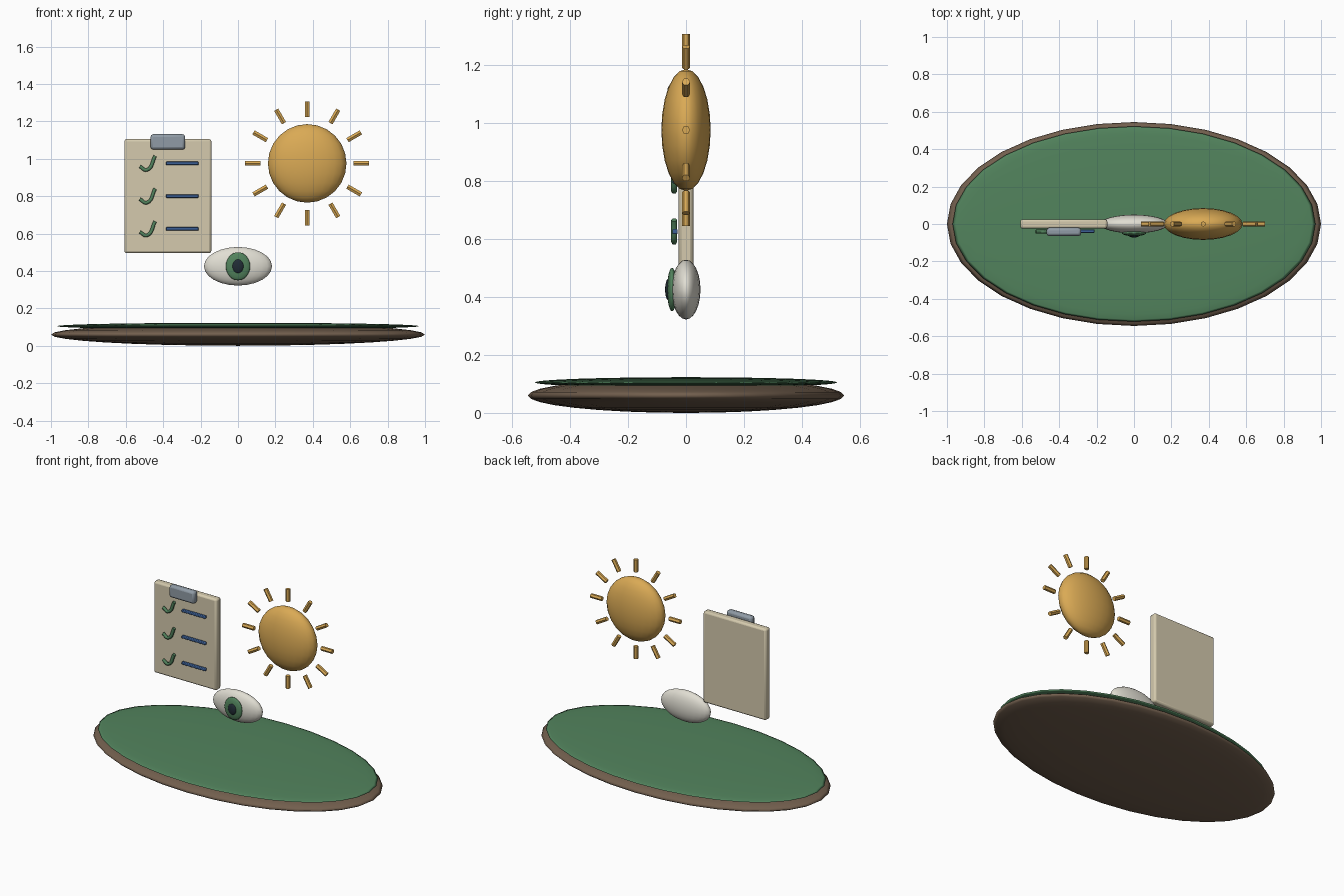
import bpy
from math import pi, sin, cos

if "Cube" in bpy.data.objects:
    bpy.data.objects.remove(bpy.data.objects["Cube"])


def material(name, rgb):
    m = bpy.data.materials.new(name)
    m.diffuse_color = (*rgb, 1)
    m.use_nodes = True
    m.node_tree.nodes["Principled BSDF"].inputs["Base Color"].default_value = m.diffuse_color
    return m


GREEN = material("green", (0.085, 0.23, 0.11))
BROWN = material("brown", (0.17, 0.115, 0.076))
GOLD = material("gold", (0.70, 0.40, 0.09))
CREAM = material("cream", (0.66, 0.59, 0.42))
STEEL = material("steel", (0.28, 0.33, 0.38))
BLUE = material("blue", (0.045, 0.115, 0.30))
WHITE = material("white", (0.75, 0.73, 0.65))
DARK = material("dark", (0.015, 0.025, 0.035))


def finish(name, mat, angle=None):
    ob = bpy.context.object
    ob.name = name
    ob.data.materials.append(mat)
    if angle:
        bpy.ops.object.transform_apply(location=False, rotation=False, scale=True)
        bpy.ops.object.shade_smooth_by_angle(angle=angle)
    return ob


def ellipsoid(name, loc, radii, mat, segments=24, rings=12):
    bpy.ops.mesh.primitive_uv_sphere_add(segments=segments, ring_count=rings, radius=1, location=loc)
    bpy.context.object.scale = radii
    ob = finish(name, mat, pi)
    ob.data.shade_smooth()
    return ob


def box(name, loc, size, mat, bevel):
    bpy.ops.mesh.primitive_cube_add(size=1, location=loc)
    bpy.context.object.scale = size
    ob = finish(name, mat, pi / 6)
    mod = ob.modifiers.new("rounded edges", 'BEVEL')
    mod.width = bevel
    mod.segments = 2
    return ob


# Oval ground
ellipsoid("earth_base", (0, 0, 0.06), (1.0, 0.545, 0.06), BROWN, 32, 16)
ellipsoid("grass_top", (0, 0, 0.105), (0.97, 0.522, 0.018), GREEN, 32, 16)

# Sun with twelve hexagonal rays
SX, SZ = 0.37, 0.975
ellipsoid("sun_disc", (SX, 0, SZ), (0.21, 0.085, 0.21), GOLD)
for i in range(12):
    a = i * pi / 6
    bpy.ops.mesh.primitive_cylinder_add(
        vertices=6, radius=0.0145, depth=0.083,
        location=(SX + 0.29 * sin(a), 0, SZ + 0.29 * cos(a)), rotation=(0, a, 0))
    finish(f"sun_ray_{i + 1}", GOLD)

# Clipboard
box("clipboard_panel", (-0.375, 0, 0.80), (0.465, 0.05, 0.61), CREAM, 0.012)
box("clipboard_clip", (-0.375, -0.042, 1.09), (0.185, 0.044, 0.082), STEEL, 0.014)

# Checklist rows: tick tube and text bar
for i, z in enumerate((0.975, 0.80, 0.625)):
    box(f"list_line_{i + 1}", (-0.298, -0.038, z), (0.175, 0.018, 0.018), BLUE, 0.004)
    cu = bpy.data.curves.new("tick_path", 'CURVE')
    cu.dimensions = '3D'
    cu.bevel_depth = 0.0105
    cu.bevel_resolution = 1
    cu.resolution_u = 6
    cu.use_fill_caps = True
    sp = cu.splines.new('BEZIER')
    sp.bezier_points.add(2)
    for p, (x, dz) in zip(sp.bezier_points, ((-0.525, -0.016), (-0.488, -0.035), (-0.443, 0.04))):
        p.co = (x, -0.041, z + dz)
        p.handle_left_type = p.handle_right_type = 'AUTO'
    cu.materials.append(GREEN)
    tick = bpy.data.objects.new(f"tick_mark_{i + 1}", cu)
    bpy.context.collection.objects.link(tick)

# Eye
ellipsoid("eyeball", (0, 0, 0.425), (0.182, 0.05, 0.103), WHITE)
ellipsoid("iris", (0, -0.048, 0.425), (0.065, 0.017, 0.075), GREEN)
ellipsoid("pupil", (0, -0.061, 0.425), (0.03, 0.011, 0.037), DARK)
